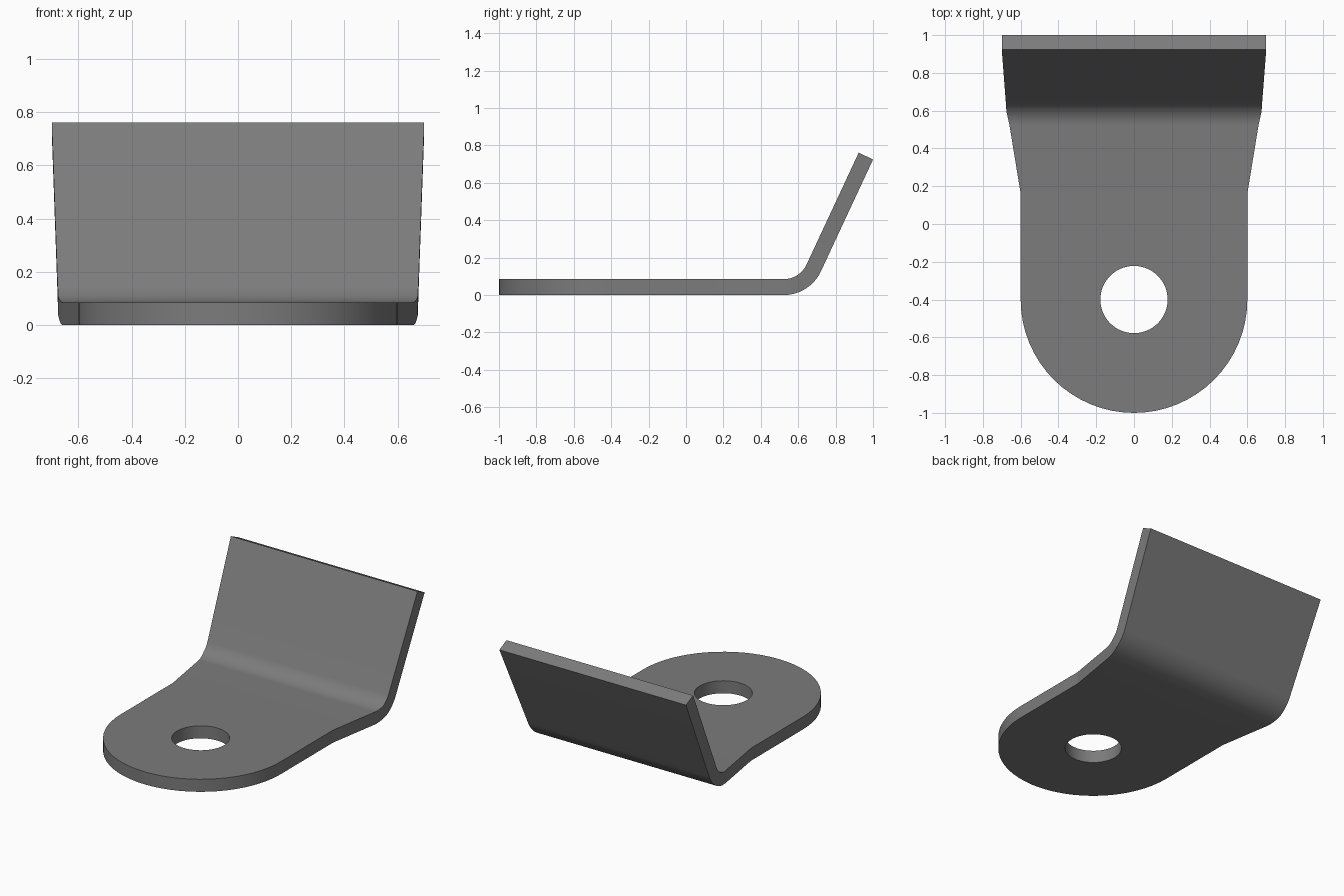
import bpy, bmesh, math

if "Cube" in bpy.data.objects:
    bpy.data.objects.remove(bpy.data.objects["Cube"])

T = 0.085                      # sheet thickness
BEND_Y, BEND_R = 0.522, 0.22   # bend start and outer radius
BEND_A = math.radians(65)
HOLE_Y, HOLE_R, HALF_W = -0.4, 0.178, 0.6
NECK_Y = 0.16                  # where the sides start to flare
MID_R = BEND_R - T / 2
ARC = MID_R * BEND_A           # developed length of the bend
FLANGE = 0.66
SEG, BEND_SEG = 64, 16


def half_width(s):
    """Half width of the flat blank at developed length s."""
    kink = BEND_Y + ARC / 2
    if s <= kink:
        return HALF_W + (s - NECK_Y) / (kink - NECK_Y) * 0.0755
    return 0.6755 + (s - kink) / (BEND_Y + ARC + FLANGE - kink) * 0.0245


def fold(x, s, t):
    """Fold a point of the flat blank into the bent sheet."""
    if s <= BEND_Y:
        return (x, s, t)
    a = min((s - BEND_Y) / MID_R, BEND_A)
    rest = max(0.0, s - BEND_Y - ARC)
    r = BEND_R - t
    return (x, BEND_Y + r * math.sin(a) + rest * math.cos(a),
            BEND_R - r * math.cos(a) + rest * math.sin(a))


bm = bmesh.new()

# Rounded pad around the hole: ring from the hole to the outline
inner, outer = [], []
for i in range(SEG):
    a = 2 * math.pi * i / SEG
    c, s = math.cos(a), math.sin(a)
    inner.append(bm.verts.new((HOLE_R * c, HOLE_Y + HOLE_R * s, 0)))
    if i == 0 or i >= SEG // 2:
        outer.append(bm.verts.new((HALF_W * c, HOLE_Y + HALF_W * s, 0)))
    else:
        m = max(abs(c), abs(s))
        outer.append(bm.verts.new((HALF_W * c / m, HOLE_Y + (NECK_Y - HOLE_Y) * s / m, 0)))
for i in range(SEG):
    j = (i + 1) % SEG
    bm.faces.new((inner[i], outer[i], outer[j], inner[j]))

# Flared neck, bend and flange: rows of the blank
row = outer[SEG // 8:3 * SEG // 8 + 1]
stations = [BEND_Y + ARC * k / BEND_SEG for k in range(BEND_SEG + 1)]
stations.append(BEND_Y + ARC + FLANGE)
for s in stations:
    w = half_width(s)
    new = [bm.verts.new((w, s, 0)), bm.verts.new((-w, s, 0))]
    bm.faces.new(row[::-1] + new)
    row = new

# Thicken the blank, then fold it
ext = bmesh.ops.extrude_face_region(bm, geom=bm.faces[:], use_keep_orig=True)
for v in ext["geom"]:
    if isinstance(v, bmesh.types.BMVert):
        v.co.z = T
for v in bm.verts:
    v.co = fold(*v.co)
bmesh.ops.recalc_face_normals(bm, faces=bm.faces[:])

mesh = bpy.data.meshes.new("bent_bracket")
bm.to_mesh(mesh)
bm.free()
bracket = bpy.data.objects.new("bent_bracket", mesh)
bpy.context.collection.objects.link(bracket)

# Plain grey metal
grey = bpy.data.materials.new("grey_metal")
grey.diffuse_color = (0.2, 0.2, 0.2, 1)
grey.use_nodes = True
grey.node_tree.nodes["Principled BSDF"].inputs["Base Color"].default_value = grey.diffuse_color
mesh.materials.append(grey)

bpy.context.view_layer.objects.active = bracket
bracket.select_set(True)
bpy.ops.object.shade_smooth_by_angle(angle=math.radians(7))
